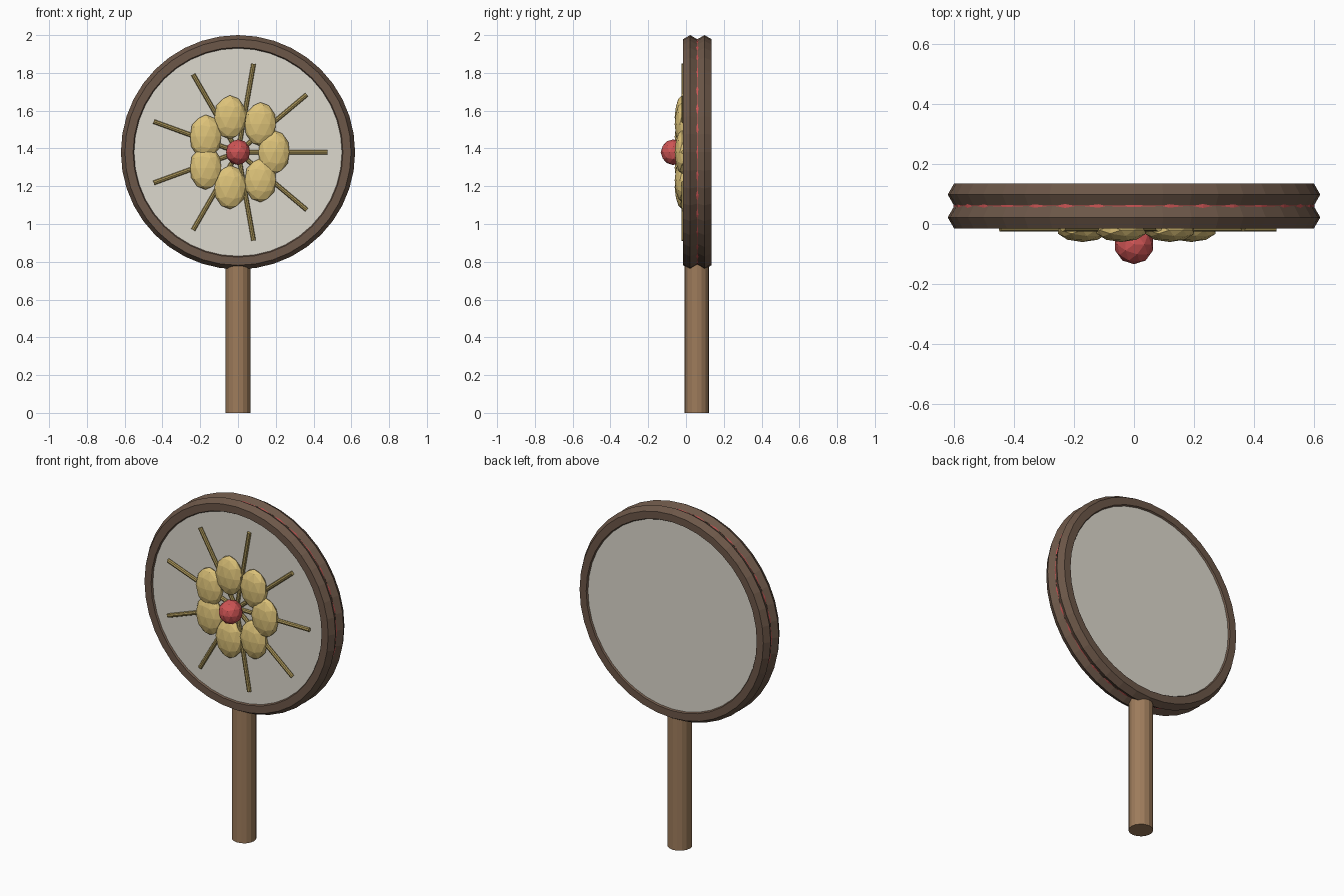
import bpy, math
from mathutils import Vector

if "Cube" in bpy.data.objects:
    bpy.data.objects.remove(bpy.data.objects["Cube"])

CZ, CY = 1.38, 0.06          # drum centre
FACE = (math.pi / 2, 0, 0)   # turn a z axis to point along y


def mat(name, rgb):
    m = bpy.data.materials.new(name)
    m.diffuse_color = (*rgb, 1)
    m.use_nodes = True
    m.node_tree.nodes["Principled BSDF"].inputs["Base Color"].default_value = m.diffuse_color
    return m


RIM = mat("dark_wood", (0.15, 0.095, 0.065))
WOOD = mat("light_wood", (0.34, 0.20, 0.105))
SKIN = mat("skin", (0.72, 0.69, 0.61))
RED = mat("red", (0.62, 0.09, 0.09))
GOLD = mat("gold", (0.72, 0.54, 0.19))
STRAW = mat("dark_gold", (0.40, 0.30, 0.10))


def finish(name, m):
    o = bpy.context.object
    o.name = name
    o.data.materials.append(m)
    return o


def cyl(name, m, r, depth, loc, rot=(0, 0, 0), n=16):
    bpy.ops.mesh.primitive_cylinder_add(vertices=n, radius=r, depth=depth, location=loc, rotation=rot)
    return finish(name, m)


def ball(name, m, loc, scale):
    bpy.ops.mesh.primitive_ico_sphere_add(subdivisions=2, radius=1, location=loc)
    o = finish(name, m)
    o.scale = scale
    return o


# Handle
cyl("handle", WOOD, 0.066, 0.82, (0, 0.057, 0.41))

# Drum body, twin hexagonal rims and the two skins
cyl("drum_body", RED, 0.6, 0.10, (0, CY, CZ), FACE, 32)
for side, label in ((-1, "front"), (1, "back")):
    bpy.ops.mesh.primitive_torus_add(major_radius=0.577, minor_radius=0.043,
                                     major_segments=40, minor_segments=6,
                                     location=(0, CY + side * 0.038, CZ), rotation=FACE)
    finish(label + "_rim", RIM)
    cyl(label + "_skin", SKIN, 0.56, 0.02, (0, CY + side * 0.056, CZ), FACE, 40)

# Radiating rays
for i in range(9):
    a = math.radians(40 * i)
    d = Vector((math.cos(a), 0, math.sin(a)))
    cyl("ray", STRAW, 0.012, 0.44, Vector((0, -0.013, CZ)) + d * 0.255,
        d.to_track_quat('Z', 'Y').to_euler(), 8)

# Flower petals and centre
for i in range(7):
    a = 2 * math.pi * i / 7
    ball("petal", GOLD, (0.19 * math.cos(a), -0.02, CZ + 0.19 * math.sin(a)), (0.086, 0.04, 0.116))
ball("flower_centre", RED, (0, -0.068, CZ), (0.066, 0.066, 0.068))
